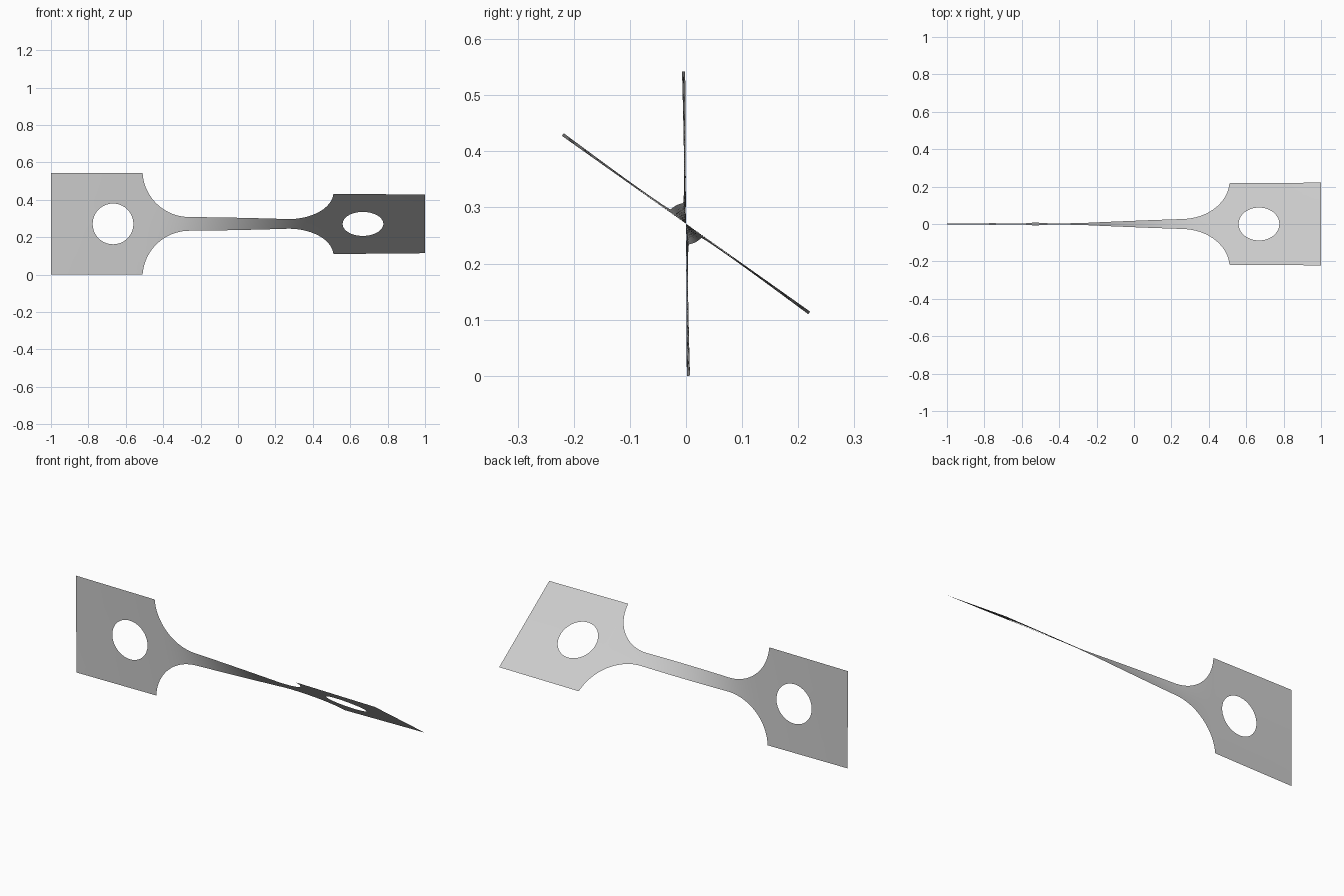
import bpy, bmesh, math

if "Cube" in bpy.data.objects:
    bpy.data.objects.remove(bpy.data.objects["Cube"])

HALF = 0.271           # half width of the grip plates
NECK = 0.037           # half width of the narrow gauge
SHOULDER = 0.51        # where grip meets fillet
FILLET = 0.25
HOLE_X, HOLE_R = 0.668, 0.109
N = 16                 # divisions per side

# Flat half profile: straight gauge, then circular fillet
rise = math.acos((NECK + FILLET - HALF) / FILLET)
start = SHOULDER - FILLET * math.sin(rise)
stations = [(start * i / 12, NECK) for i in range(12)]
for i in range(21):
    a = rise * i / 20
    stations.append((start + FILLET * math.sin(a), NECK + FILLET * (1 - math.cos(a))))


def twist(x):
    """Twist angle: steep along the gauge, levelling off in the grips."""
    s, d = math.copysign(1, x), abs(x)
    if d < 0.28:
        t = 70 * d
    elif d < SHOULDER:
        u = (d - 0.28) / (SHOULDER - 0.28)
        t = 19.6 + 6.4 * (1 - (1 - u) ** 2.4)
    else:
        t = 26 + 1.2 * (d - SHOULDER) / (1 - SHOULDER)
    return math.radians(27.5 + s * t)


def add_grid(bm, rows, side, closed=False):
    """Skin rows of flat (x, width) points, twisted around the long axis."""
    grid = []
    for row in rows:
        grid.append([])
        for x, w in row:
            a = twist(side * x)
            grid[-1].append(bm.verts.new((side * x, -w * math.sin(a), HALF + w * math.cos(a))))
    for r0, r1 in zip(grid, grid[1:]):
        for j in range(len(r0) if closed else len(r0) - 1):
            k = (j + 1) % len(r0)
            bm.faces.new((r0[j], r0[k], r1[k], r1[j]))


# Gauge and fillet rows
strip = [[(x, h * (2 * j / N - 1)) for j in range(N + 1)] for x, h in stations]

# Grip plate rows: rings from the round hole out to the rectangle
corners = [(SHOULDER, -HALF), (SHOULDER, HALF), (1, HALF), (1, -HALF)]
border = []
for (x0, w0), (x1, w1) in zip(corners, corners[1:] + corners[:1]):
    border += [(x0 + (x1 - x0) * i / N, w0 + (w1 - w0) * i / N) for i in range(N)]
rings = []
for k in range(6):
    t = k / 5
    ring = []
    for x, w in border:
        a = math.atan2(w, x - HOLE_X)
        hx, hw = HOLE_X + HOLE_R * math.cos(a), HOLE_R * math.sin(a)
        ring.append((hx + (x - hx) * t, hw + (w - hw) * t))
    rings.append(ring)

# Both ends joined into one thin sheet
bm = bmesh.new()
for side in (-1, 1):
    add_grid(bm, strip, side)
    add_grid(bm, rings, side, closed=True)
bmesh.ops.remove_doubles(bm, verts=bm.verts, dist=0.0005)
bmesh.ops.recalc_face_normals(bm, faces=bm.faces)
for f in bm.faces:
    f.smooth = True
mesh = bpy.data.meshes.new("twisted_test_strip")
bm.to_mesh(mesh)
bm.free()
strip_obj = bpy.data.objects.new("twisted_test_strip", mesh)
bpy.context.collection.objects.link(strip_obj)

# Plain grey
grey = bpy.data.materials.new("plain_grey")
grey.use_nodes = True
colour = (0.6, 0.6, 0.6, 1)
grey.diffuse_color = colour
grey.node_tree.nodes["Principled BSDF"].inputs["Base Color"].default_value = colour
mesh.materials.append(grey)
